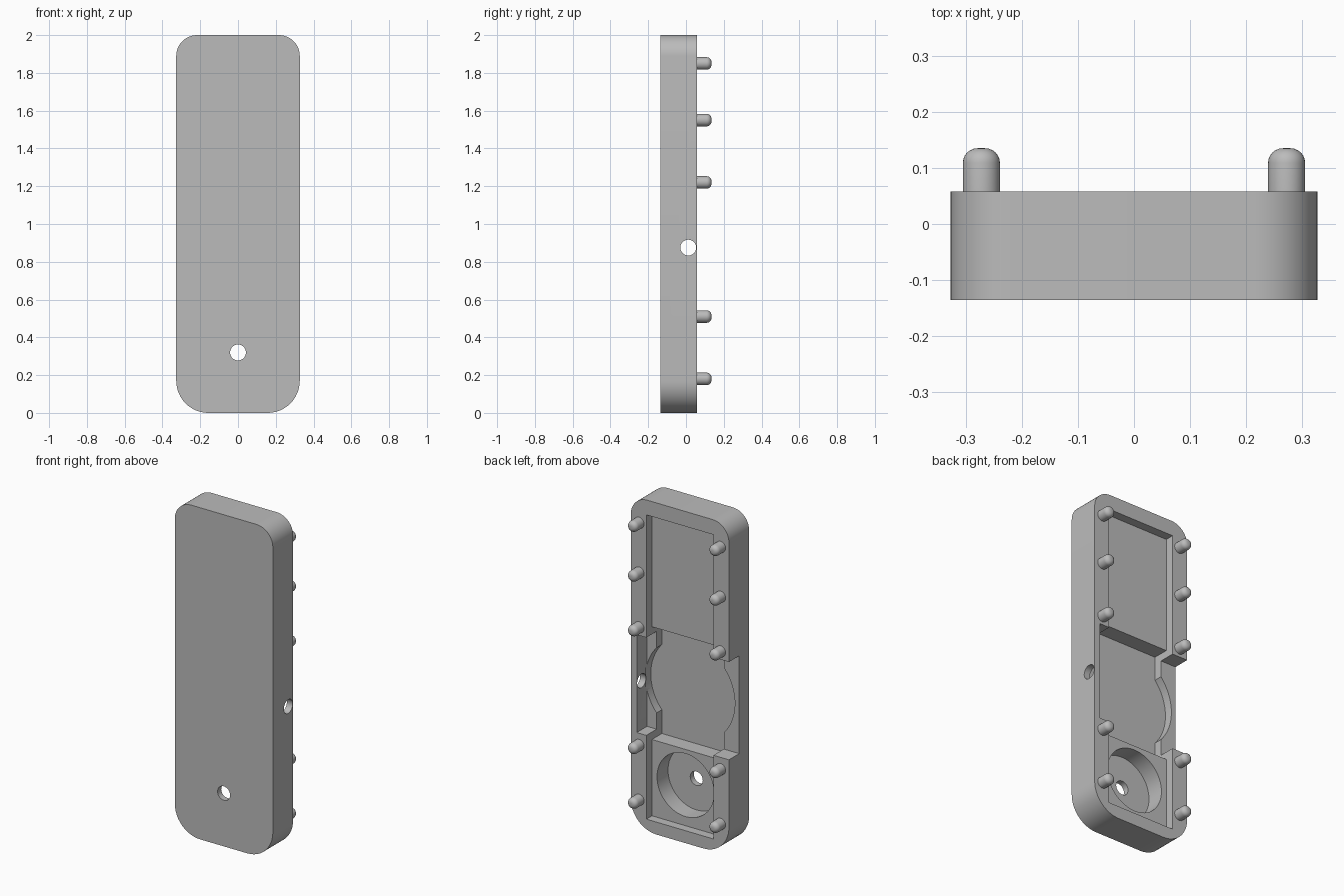
import bpy, bmesh, math
from mathutils import Matrix, Vector

old = bpy.data.objects.get("Cube")
if old:
    bpy.data.objects.remove(old, do_unlink=True)

FRONT, BACK, HALF_W, OPEN = -0.135, 0.058, 0.327, 0.3

grey = bpy.data.materials.new("plain grey")
grey.use_nodes = True
grey.diffuse_color = (0.5, 0.5, 0.5, 1)
grey.node_tree.nodes["Principled BSDF"].inputs["Base Color"].default_value = (0.5, 0.5, 0.5, 1)


def make_object(name, bm):
    bmesh.ops.recalc_face_normals(bm, faces=bm.faces)
    mesh = bpy.data.meshes.new(name)
    bm.to_mesh(mesh)
    bm.free()
    mesh.materials.append(grey)
    obj = bpy.data.objects.new(name, mesh)
    bpy.context.collection.objects.link(obj)
    return obj


def box(name, x, y, z):
    bm = bmesh.new()
    size = Matrix.Diagonal((x[1] - x[0], y[1] - y[0], z[1] - z[0], 1))
    mid = Vector((sum(x) / 2, sum(y) / 2, sum(z) / 2))
    bmesh.ops.create_cube(bm, size=1, matrix=Matrix.Translation(mid) @ size)
    return make_object(name, bm)


def cylinder(name, radius, start, end, segments=64):
    start, end = Vector(start), Vector(end)
    axis = end - start
    turn = axis.to_track_quat('Z', 'Y').to_matrix().to_4x4()
    bm = bmesh.new()
    bmesh.ops.create_cone(bm, cap_ends=True, segments=segments, radius1=radius,
                          radius2=radius, depth=axis.length,
                          matrix=Matrix.Translation((start + end) / 2) @ turn)
    return make_object(name, bm)


def smooth(obj):
    bpy.ops.object.select_all(action='DESELECT')
    obj.select_set(True)
    bpy.context.view_layer.objects.active = obj
    bpy.ops.object.shade_smooth_by_angle(angle=math.radians(30))


# Case: rounded outline, extruded, with a softened front edge
def rounded_outline(steps=12):
    corners = [(1, 0.17, 0.17, -90), (1, 1.89, 0.11, 0),
               (-1, 1.89, 0.11, 90), (-1, 0.17, 0.17, 180)]
    for side, cz, r, first in corners:
        for i in range(steps + 1):
            a = math.radians(first + 90 * i / steps)
            yield side * (HALF_W - r) + r * math.cos(a), cz + r * math.sin(a)


bm = bmesh.new()
back_face = bm.faces.new([bm.verts.new((x, BACK, z)) for x, z in rounded_outline()])
extruded = bmesh.ops.extrude_face_region(bm, geom=[back_face], use_keep_orig=True)["geom"]
for v in extruded:
    if isinstance(v, bmesh.types.BMVert):
        v.co.y = FRONT
front_edges = [e for e in bm.edges if all(v.co.y == FRONT for v in e.verts)]
bmesh.ops.bevel(bm, geom=front_edges, offset=0.03, segments=6, profile=0.5,
                affect='EDGES', clamp_overlap=True)
case = make_object("case", bm)

# Recesses and holes
inner = (-0.224, 0.224)
cutters = [
    box("board_recess", inner, (0.005, OPEN), (0.075, 1.91)),
    box("cell_bay", inner, (-0.09, OPEN), (0.535, 1.215)),
    box("side_shelf", (-0.5, 0.288), (-0.04, OPEN), (0.58, 1.17)),
    cylinder("round_bay", 0.298, (0, -0.09, 0.875), (0, -0.03, 0.875), 96),
    cylinder("lower_well", 0.19, (0, -0.1, 0.32), (0, OPEN, 0.32)),
    cylinder("front_hole", 0.042, (0, -0.3, 0.32), (0, OPEN, 0.32), 32),
    cylinder("side_hole", 0.042, (0.2, 0.012, 0.875), (0.5, 0.012, 0.875), 32),
]
for cutter in cutters:
    cutter.hide_render = True
    mod = case.modifiers.new(cutter.name, 'BOOLEAN')
    mod.operation = 'DIFFERENCE'
    mod.solver = 'EXACT'
    mod.object = cutter

# Bake the cuts and drop the helpers
bpy.context.view_layer.update()
cut_mesh = bpy.data.meshes.new_from_object(
    case.evaluated_get(bpy.context.evaluated_depsgraph_get()))
case.modifiers.clear()
case.data = cut_mesh
for cutter in cutters:
    bpy.data.objects.remove(cutter, do_unlink=True)
smooth(case)

# Round-ended locating pegs
TIP, PEG_R = 0.135, 0.033
for side, label in ((1, "left"), (-1, "right")):
    for n, z in enumerate((0.18, 0.51, 1.22, 1.55, 1.85), 1):
        x = side * 0.272
        peg = cylinder(f"{label}_peg_{n}", PEG_R, (x, BACK - 0.01, z), (x, TIP, z), 32)
        bm = bmesh.new()
        bm.from_mesh(peg.data)
        rim = [e for e in bm.edges if all(v.co.y > TIP - 0.001 for v in e.verts)]
        bmesh.ops.bevel(bm, geom=rim, offset=0.026, segments=6, profile=0.5,
                        affect='EDGES')
        bm.to_mesh(peg.data)
        bm.free()
        smooth(peg)
